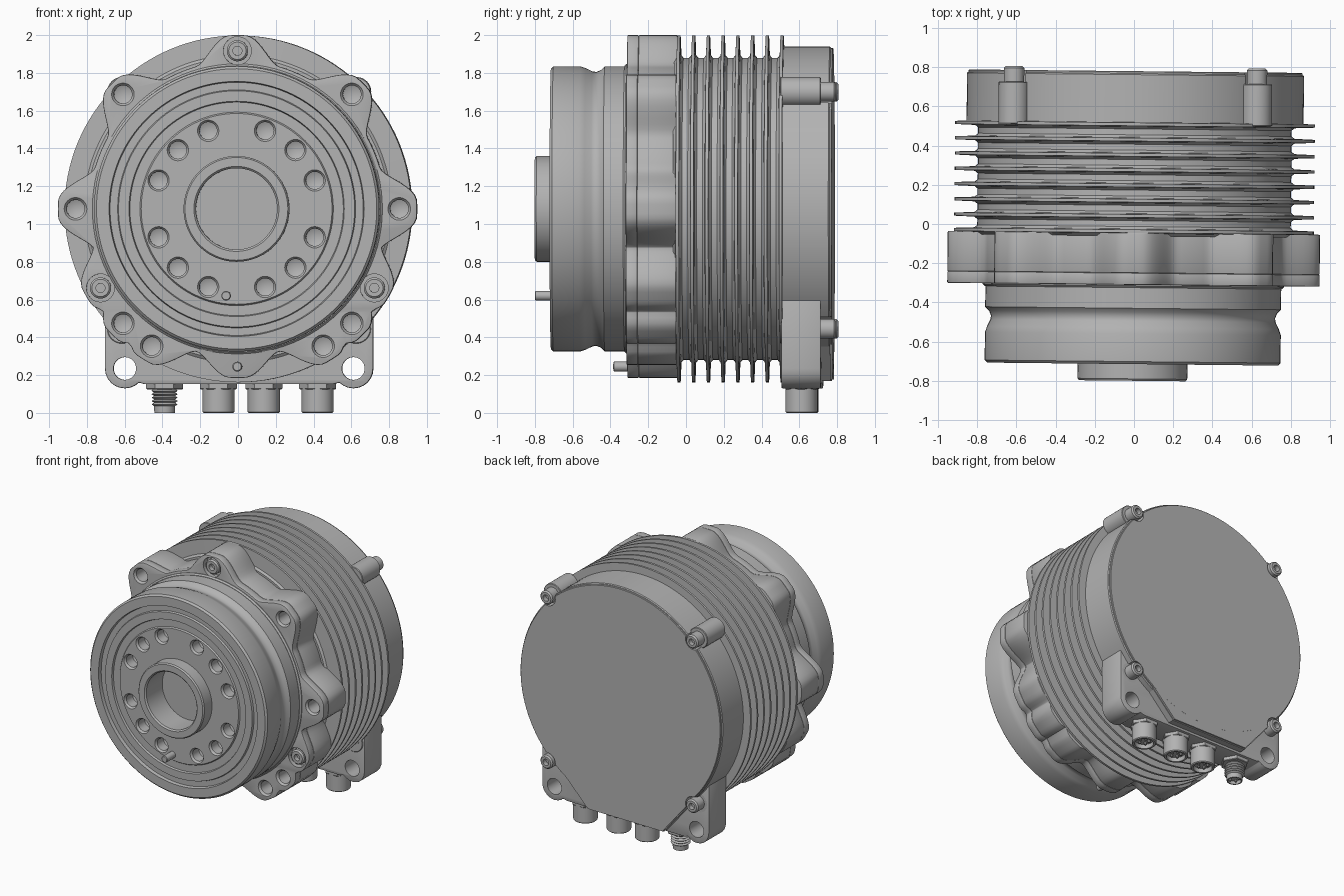
import bpy, bmesh, math
from mathutils import Matrix

if "Cube" in bpy.data.objects:
    bpy.data.objects.remove(bpy.data.objects["Cube"])

CZ = 1.08                                   # height of the main axis
YAW = Matrix.Rotation(math.radians(-0.6), 4, "Z")

grey = bpy.data.materials.new("machined grey")
grey.use_nodes = True
grey.diffuse_color = (0.45, 0.45, 0.45, 1)
grey.node_tree.nodes["Principled BSDF"].inputs["Base Color"].default_value = (0.45, 0.45, 0.45, 1)


def make(name, bm):
    bmesh.ops.remove_doubles(bm, verts=bm.verts, dist=1e-5)
    bmesh.ops.recalc_face_normals(bm, faces=bm.faces)
    mesh = bpy.data.meshes.new(name)
    bm.to_mesh(mesh)
    bm.free()
    mesh.materials.append(grey)
    obj = bpy.data.objects.new(name, mesh)
    bpy.context.collection.objects.link(obj)
    return obj


def lathe(name, profile, places=((0, 0, CZ),), axis="Y", seg=96):
    """Turn (radius, height) points round an axis, once for every place."""
    bm = bmesh.new()
    for px, py, pz in places:
        rings = []
        for r, h in profile:
            ring = []
            for i in range(seg):
                a = math.tau * i / seg
                u, v = r * math.cos(a), r * math.sin(a)
                co = (px + u, py + h, pz + v) if axis == "Y" else (px + u, py + v, pz + h)
                ring.append(bm.verts.new(co))
            rings.append(ring)
        for a, b in zip(rings, rings[1:]):
            for i in range(seg):
                j = (i + 1) % seg
                bm.faces.new((a[i], a[j], b[j], b[i]))
    return make(name, bm)


def rod(r, h0, h1, c=0.0):
    """Profile of a solid rod with chamfered ends."""
    return [(0, h0), (r - c, h0), (r, h0 + c), (r, h1 - c), (r - c, h1), (0, h1)]


def prism(name, outline, y0, y1, bevel=0.0):
    """Extrude an x-z outline along y."""
    bm = bmesh.new()
    face = bm.faces.new([bm.verts.new((x, y0, z)) for x, z in outline])
    out = bmesh.ops.extrude_face_region(bm, geom=[face])
    for v in out["geom"]:
        if isinstance(v, bmesh.types.BMVert):
            v.co.y = y1
    obj = make(name, bm)
    if bevel:
        mod = obj.modifiers.new("edge", "BEVEL")
        mod.width, mod.segments, mod.limit_method = bevel, 2, "ANGLE"
        mod.angle_limit = math.radians(50)
    return obj


def cut(obj, cutter):
    mod = obj.modifiers.new("cut", "BOOLEAN")
    mod.operation, mod.solver, mod.object = "DIFFERENCE", "EXACT", cutter
    cutter.hide_render = True
    cutter.hide_set(True)
    if cutter not in cutters:
        cutters.append(cutter)


def polar(r, deg, y=0.0):
    a = math.radians(deg)
    return (r * math.cos(a), y, CZ + r * math.sin(a))


cutters = []

# Front output body with hub, bore, face rings and waist
body = lathe("output_body", [
    (0, -.60), (.215, -.60), (.215, -.79), (.225, -.80), (.272, -.80), (.28, -.79), (.28, -.70),
    (.505, -.70), (.512, -.69), (.565, -.69), (.57, -.705), (.625, -.705), (.63, -.69), (.67, -.69),
    (.675, -.715), (.742, -.715), (.755, -.702), (.755, -.56), (.745, -.53), (.728, -.495),
    (.725, -.475), (.735, -.45), (.755, -.43), (.755, -.20), (0, -.20)], seg=128)
face_holes = [polar(.44, q + a) for q in (0, 90, 180, 270) for a in (20, 45, 70)]
cut(body, lathe("face_hole_cutter", [(0, -.8), (.058, -.8), (.058, -.702), (.046, -.685),
                                     (.046, -.61), (0, -.59)], face_holes, seg=32))
lathe("face_pin", rod(.025, -.80, -.66, .004), [(-.055, 0, .62)], seg=24)

# Lobed mounting flange in two layers
LOBES = {90: .92, 45: .94, 135: .94, 0: .95, 180: .95, -30: .925, 210: .925, -45: .94, 225: .94,
         -58: .94, 238: .94, -90: .895}


def flange_radius(deg):
    r = .785
    for a, top in LOBES.items():
        d = abs((deg - a + 180) % 360 - 180)
        t = min(max((d - 2.5) / 14, 0), 1)
        r = max(r, .785 + (top - .785) * (1 - t * t * (3 - 2 * t)))
    return r


outline = []
for i in range(240):
    x, _, z = polar(flange_radius(i * 1.5), i * 1.5)
    outline.append((x, z))
front_plate = prism("flange_front_plate", outline, -.31, -.25, .005)
rear_plate = prism("flange_rear_plate", outline, -.25, -.045, .005)
lathe("flange_collar", rod(.768, -.325, -.28, .01))

screw_spots = [polar(.837, a) for a in (90, -30, 210)]
bolt_spots = [polar(.857, a) for a in (0, 180, 45, 135, -45, 225, -58, 238)]
bolt_cutter = lathe("flange_hole_cutter", [(0, -.4), (.06, -.4), (.06, -.31), (.048, -.295),
                                           (.048, -.12), (0, -.10)], bolt_spots, seg=32)
screw_cutter = lathe("counterbore_cutter", rod(.074, -.4, -.262), screw_spots, seg=32)
cut(front_plate, bolt_cutter)
cut(front_plate, screw_cutter)
cut(rear_plate, bolt_cutter)


def screw_profile(r, front, back):
    """Cap screw head with a socket, facing from front to back."""
    s = 1 if back > front else -1
    return [(0, front + s * .035), (.024, front + s * .035), (.024, front), (r - .01, front),
            (r, front + s * .01), (r, back), (0, back)]


lathe("flange_screws", screw_profile(.056, -.312, -.24), screw_spots, seg=32)
lathe("flange_pin", rod(.026, -.385, -.28, .005), [(0, 0, .245)], seg=24)

# Finned cooling section
fins = [(0, -.06)]
for k in range(8):
    y = -.037 + k * .078
    fins += [(.80, y - .024), (.815, y - .012), (.918, y - .008), (.918, y + .008),
             (.815, y + .012), (.80, y + .024)]
lathe("cooling_fins", fins + [(0, .54)], seg=128)

# Rear housing with bosses, lower lug block and cover
corner_bolts = [(s * .62, 0, z) for s in (-1, 1) for z in (1.70, .445)]
housing = lathe("rear_housing", rod(.86, .50, .768, .006), seg=128)
lathe("housing_bosses", rod(.078, .505, .72, .004), corner_bolts, seg=32)

half = [(.71, .63)]
for d in range(0, -136, -15):
    a = math.radians(d)
    half.append((.605 + .105 * math.cos(a), .235 + .105 * math.sin(a)))
half.append((.50, .152))
block = prism("lug_block", half + [(-x, z) for x, z in reversed(half)], .512, .72, .006)
cut(block, lathe("lug_hole_cutter", rod(.06, .4, .9), [(-.605, 0, .235), (.605, 0, .235)], seg=40))

skirt = prism("housing_skirt", [(.60, .50), (.28, .17), (-.36, .17), (-.60, .46), (0, .8)],
              .55, .768)
cover = lathe("rear_cover", rod(.852, .76, .78, .004), seg=128)
skirt_cover = prism("rear_cover_skirt", [(.592, .50), (.277, .176), (-.357, .176), (-.592, .46),
                                         (0, .8)], .76, .7799)
pocket = lathe("bolt_pocket_cutter", rod(.066, .72, .95), corner_bolts, seg=32)
for part in (housing, skirt, cover, skirt_cover):
    cut(part, pocket)
lathe("cover_screws", screw_profile(.052, .80, .70), corner_bolts, seg=32)

# Connectors under the housing
CY = .615
sockets = [(x, CY, 0) for x in (-.11, .13, .415)]
plug = (-.395, CY, 0)
lathe("connector_sockets", [(0, .03), (.062, .03), (.066, 0), (.079, 0), (.085, .006),
                            (.085, .2), (0, .2)], sockets, "Z", 40)
lathe("connector_nuts", rod(.098, .125, .17, .004), sockets + [plug], "Z", 6)
pins = [(x + .034 * math.cos(a), y + .034 * math.sin(a), 0)
        for x, y, _ in sockets + [plug] for a in (0, 1.257, 2.513, 3.77, 5.027)]
lathe("connector_pins", rod(.009, .012, .05), pins, "Z", 10)
thread = [(0, .025), (.044, .025), (.046, 0), (.054, 0), (.056, .03)]
for k in range(5):
    thread += [(.056, .036 + k * .018), (.069, .045 + k * .018)]
lathe("threaded_plug", thread + [(.056, .13), (0, .13)], [plug], "Z", 40)

# Bake modifiers, drop the cutters, align and shade every part
bpy.context.view_layer.update()
graph = bpy.context.evaluated_depsgraph_get()
parts = [o for o in bpy.context.collection.objects if o.type == "MESH" and o not in cutters
         and o.data.materials and o.data.materials[0] == grey]
baked = {o: bpy.data.meshes.new_from_object(o.evaluated_get(graph)) for o in parts}
for obj, mesh in baked.items():
    obj.modifiers.clear()
    obj.data = mesh
    mesh.transform(YAW)
    mesh.shade_smooth()
    mesh.set_sharp_from_angle(angle=math.radians(32))
for c in cutters:
    bpy.data.objects.remove(c)
